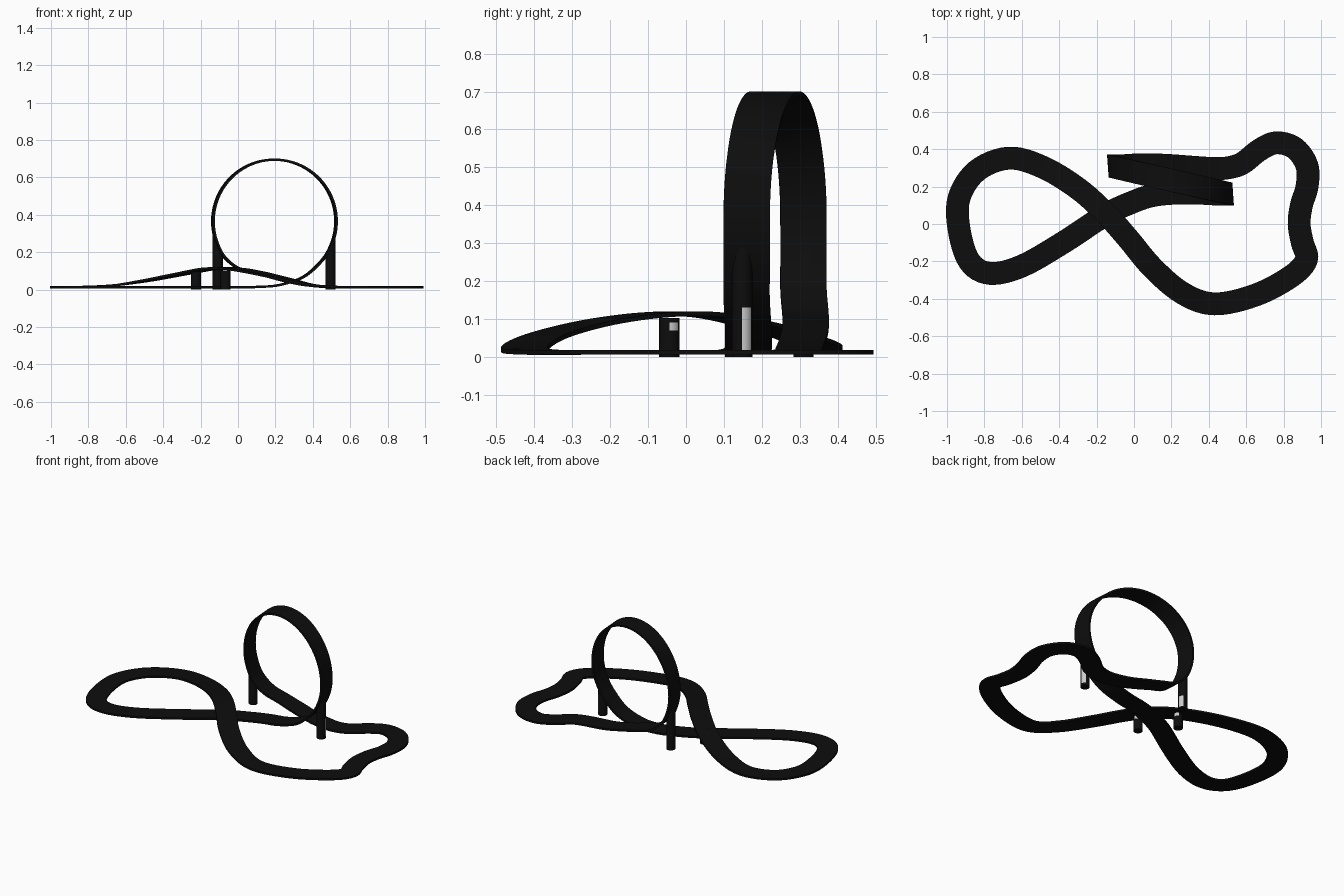
import bpy, bmesh, math
from mathutils import Vector

if "Cube" in bpy.data.objects:
    bpy.data.objects.remove(bpy.data.objects["Cube"])


def material(name, rgb):
    m = bpy.data.materials.new(name)
    m.diffuse_color = (*rgb, 1)
    m.use_nodes = True
    m.node_tree.nodes["Principled BSDF"].inputs["Base Color"].default_value = m.diffuse_color
    return m


black = material("black_plastic", (0.004, 0.004, 0.004))
grey = material("light_grey", (0.6, 0.6, 0.6))

HALF_W, HALF_T = 0.061, 0.006       # half width and half thickness of the track
LX, LZ, LR = 0.195, 0.365, 0.329    # loop centre and radius


def finish(bm, name, mats):
    bmesh.ops.recalc_face_normals(bm, faces=bm.faces)
    me = bpy.data.meshes.new(name)
    bm.to_mesh(me)
    bm.free()
    for m in mats:
        me.materials.append(m)
    ob = bpy.data.objects.new(name, me)
    bpy.context.collection.objects.link(ob)
    bpy.ops.object.select_all(action='DESELECT')
    ob.select_set(True)
    bpy.context.view_layer.objects.active = ob
    bpy.ops.object.shade_smooth_by_angle(angle=math.radians(35))
    return ob


# Centre line: run-in, vertical loop, run-out, right bend, bridge, left bend
run_in = [(-.15, .05, .012), (0, .12, .012), (.1, .152, .014), (.22, .165, .024), (.35, .165, .068)]
loop = []
for a in range(-40, 216, 15):
    t = math.radians(a)
    y = .235 - .075 * (math.cos(t) if 0 <= a <= 180 else (1 if a < 0 else -1))
    loop.append((LX + LR * math.cos(t), y, LZ + LR * math.sin(t)))
run_out = [(.0, .315, .115), (.1, .316, .085), (.2, .312, .058), (.32, .303, .03), (.42, .297, .017)]
circuit = [
    (.5, .3, .012), (.58, .325, .012), (.67, .395, .012), (.76, .434, .012), (.86, .405, .012),
    (.925, .31, .012), (.925, .2, .012), (.895, .1, .012), (.883, 0, .012), (.9, -.1, .012),
    (.922, -.19, .012), (.84, -.28, .012), (.65, -.38, .012), (.43, -.427, .02), (.26, -.37, .054),
    (.1, -.235, .09), (-.03, -.08, .111), (-.15, .055, .111), (-.3, .19, .084), (-.49, .305, .048),
    (-.67, .352, .022), (-.84, .285, .013), (-.935, .14, .012), (-.935, -.03, .012),
    (-.88, -.2, .012), (-.77, -.264, .012), (-.6, -.225, .012), (-.38, -.1, .012)]
pts = [Vector(p) for p in run_in + loop + run_out + circuit]
n = len(pts)
loop_ids = range(len(run_in) - 1, len(run_in) + len(loop) + 2)

# Sideways direction at each point: fixed in the loop, level elsewhere
sides = []
for i in range(n):
    t = pts[(i + 1) % n] - pts[i - 1]
    sides.append(Vector((-.07, 1, 0)).normalized() if i in loop_ids
                 else Vector((-t.y, t.x, 0)).normalized())


def spline(v, i, u):
    a, b, c, d = (v[(i + k) % n] for k in (-1, 0, 1, 2))
    return .5 * (2 * b + (c - a) * u + (2 * a - 5 * b + 4 * c - d) * u * u
                 + (3 * b - a - 3 * c + d) * u ** 3)


# Track: a flat rectangular section swept along the closed centre line
STEPS = 6
path = [spline(pts, i, k / STEPS) for i in range(n) for k in range(STEPS)]
side = [spline(sides, i, k / STEPS) for i in range(n) for k in range(STEPS)]
bm = bmesh.new()
rings = []
for i, p in enumerate(path):
    t = (path[(i + 1) % len(path)] - path[i - 1]).normalized()
    s = (side[i] - t * side[i].dot(t)).normalized()
    up = t.cross(s)
    rings.append([bm.verts.new(p + s * HALF_W * a + up * HALF_T * b)
                  for a, b in ((-1, -1), (1, -1), (1, 1), (-1, 1))])
for i, r in enumerate(rings):
    q = rings[(i + 1) % len(rings)]
    for k in range(4):
        bm.faces.new((r[k], r[(k + 1) % 4], q[(k + 1) % 4], q[k]))
finish(bm, "race_track", [black])


# Pillars: round posts, with a light strip on the right-hand side
def pillar(name, x, y, top, light_from, light_to):
    bm = bmesh.new()
    count, r = 24, 0.027
    levels = []
    for h in (0, light_from, light_to, None):
        ring = []
        for k in range(count):
            a = 2 * math.pi * k / count
            px = x + r * math.cos(a)
            ring.append(bm.verts.new((px, y + r * math.sin(a), top(px) if h is None else h)))
        levels.append(ring)
    for j in range(3):
        for k in range(count):
            l = (k + 1) % count
            f = bm.faces.new((levels[j][k], levels[j][l], levels[j + 1][l], levels[j + 1][k]))
            f.material_index = 1 if j == 1 and k < 4 else 0
    bm.faces.new(levels[0])
    bm.faces.new(levels[-1])
    finish(bm, name, [black, grey])


def under_loop(px):
    return LZ - math.sqrt(max(0, LR ** 2 - (px - LX) ** 2))


def under_bridge(px):
    return 0.102


pillar("loop_pillar_right", .495, .148, under_loop, .015, .13)
pillar("loop_pillar_left", -.108, .31, under_loop, .01, .08)
pillar("bridge_pillar_back", -.225, .13, under_bridge, .07, .09)
pillar("bridge_pillar_front", -.067, -.044, under_bridge, .07, .09)
